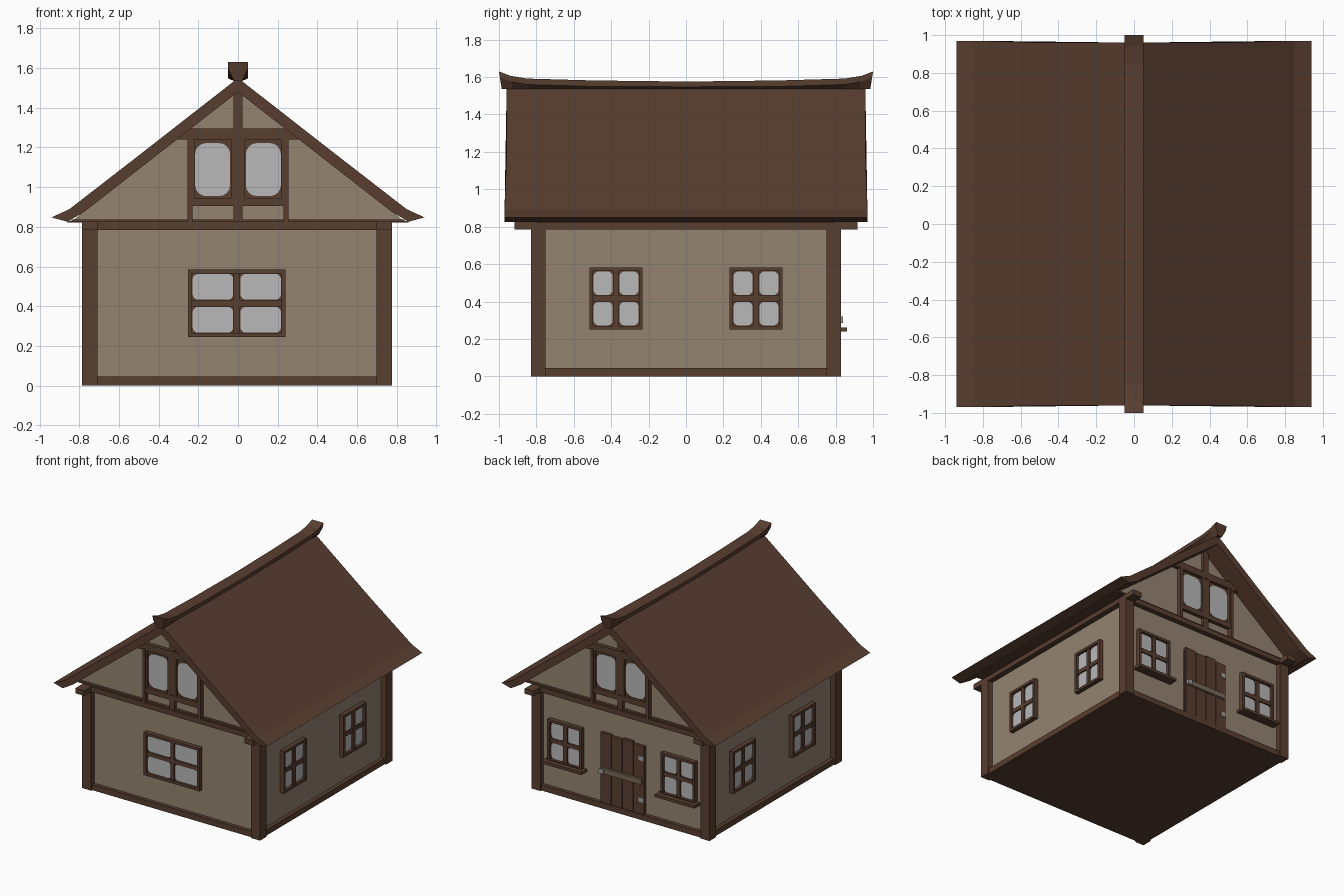
import bpy, bmesh, math
from mathutils import Vector

if "Cube" in bpy.data.objects:
    bpy.data.objects.remove(bpy.data.objects["Cube"])


def material(name, r, g, b):
    lin = lambda c: (c / 255 / 12.92) if c < 10 else ((c / 255 + 0.055) / 1.055) ** 2.4
    m = bpy.data.materials.new(name)
    m.diffuse_color = (lin(r), lin(g), lin(b), 1)
    m.use_nodes = True
    m.node_tree.nodes["Principled BSDF"].inputs["Base Color"].default_value = m.diffuse_color
    return m


MATS = [material("dark_wood", 89, 62, 48), material("plaster", 149, 132, 113),
        material("window_glass", 184, 184, 186), material("weathered_wood", 122, 106, 90),
        material("iron", 160, 160, 160)]
WOOD, PLASTER, GLASS, BAR, IRON = range(5)

# Local wall frames: u runs along the wall, d is distance outwards from the centre
CX = -0.006
FRONT = lambda u, d, z: Vector((u, -d, z))
BACK = lambda u, d, z: Vector((u, d, z))
RIGHT = lambda u, d, z: Vector((CX + d, u, z))
LEFT = lambda u, d, z: Vector((CX - d, u, z))


class Part:
    """Collects prisms into one mesh object."""

    def __init__(self, name, frame=lambda x, y, z: Vector((x, y, z))):
        self.name, self.f, self.bm = name, frame, bmesh.new()

    def loft(self, rings, mat):
        vs = [[self.bm.verts.new(self.f(*p)) for p in r] for r in rings]
        faces = [self.bm.faces.new(vs[0]), self.bm.faces.new(vs[-1])]
        n = len(vs[0])
        for a, b in zip(vs, vs[1:]):
            for i in range(n):
                j = (i + 1) % n
                faces.append(self.bm.faces.new((a[i], a[j], b[j], b[i])))
        for f in faces:
            f.material_index = mat
        return self

    def slab(self, outline, d0, d1, mat=WOOD):
        """Outline in (u, z), extruded along the depth."""
        return self.loft([[(u, d, z) for u, z in outline] for d in (d0, d1)], mat)

    def box(self, u0, u1, d0, d1, z0, z1, mat=WOOD):
        return self.slab([(u0, z0), (u1, z0), (u1, z1), (u0, z1)], d0, d1, mat)

    def pane(self, u0, u1, z0, z1, r, d0, d1):
        """Glass plate with rounded corners."""
        pts = []
        for k, (cu, cz) in enumerate([(u1 - r, z1 - r), (u0 + r, z1 - r),
                                      (u0 + r, z0 + r), (u1 - r, z0 + r)]):
            for s in range(5):
                a = math.pi / 2 * (k + s / 4)
                pts.append((cu + r * math.cos(a), cz + r * math.sin(a)))
        return self.slab(pts, d0, d1, GLASS)

    def done(self):
        bmesh.ops.recalc_face_normals(self.bm, faces=self.bm.faces[:])
        me = bpy.data.meshes.new(self.name)
        self.bm.to_mesh(me)
        self.bm.free()
        for m in MATS:
            me.materials.append(m)
        ob = bpy.data.objects.new(self.name, me)
        bpy.context.collection.objects.link(ob)
        return ob


HX, HY = 0.781, 0.83        # outer half sizes at the posts
WX, WY = 0.737, 0.79        # recessed plaster wall

# Walls, base, posts and beams
Part("walls").box(CX - WX, CX + WX, -WY, WY, 0.02, 0.83, PLASTER).done()
Part("base_sill").box(CX - HX + .012, CX + HX - .012, -HY + .012, HY - .012, 0, 0.045).done()
for sx in (-1, 1):
    xs = sorted((CX + sx * HX, CX + sx * (HX - 0.078)))
    for sy in (-1, 1):
        ys = sorted((sy * HY, sy * (HY - 0.08)))
        Part("corner_post").box(*xs, *ys, 0, 0.79).done()
    Part("wall_plate").box(*xs, -0.916, 0.916, 0.785, 0.826).done()
Part("tie_beams").box(CX - HX, CX + HX, -HY, -0.74, 0.785, 0.826) \
    .box(CX - HX, CX + HX, 0.74, HY, 0.785, 0.826).done()


# Four-pane windows
def window(frame, uc, w, z0, z1, d, sill=False):
    p = Part("window", frame)
    a, b, t, m = uc - w / 2, uc + w / 2, 0.02, 0.016
    zc = (z0 + z1) / 2
    out = d + 0.035
    p.box(a, b, d - 0.01, d + 0.012, z0, z1)
    p.box(a, a + t, d, out, z0, z1).box(b - t, b, d, out, z0, z1)
    p.box(a + t, b - t, d, out, z0, z0 + t).box(a + t, b - t, d, out, z1 - t, z1)
    p.box(uc - m, uc + m, d, out - 0.008, z0 + t, z1 - t)
    p.box(a + t, b - t, d, out - 0.01, zc - m, zc + m)
    for u0, u1 in ((a + t, uc - m), (uc + m, b - t)):
        for y0, y1 in ((z0 + t, zc - m), (zc + m, z1 - t)):
            p.pane(u0 + .002, u1 - .002, y0 + .002, y1 - .002, 0.028, d + 0.01, d + 0.017)
    if sill:
        p.box(a - 0.025, b + 0.025, d, 0.862, z0 - 0.01, z0 + 0.012)
    p.done()


window(FRONT, -0.006, 0.49, 0.245, 0.585, WY)
for s in (-1, 1):
    window(BACK, CX + s * 0.497, 0.3, 0.25, 0.585, WY, True)
    for side in (LEFT, RIGHT):
        window(side, s * 0.374, 0.285, 0.25, 0.583, WX)

# Plank door with cross bar, latch and hinges
door = Part("door", BACK)
for i, top in enumerate((0.585, 0.6, 0.59, 0.6)):
    u = -0.2 + i * 0.097
    door.box(u, u + 0.091, WY - 0.01, WY + 0.022, 0.04, top)
door.box(-0.2, 0.185, WY - 0.01, WY + 0.01, 0.045, 0.58)
door.box(-0.185, 0.175, WY + 0.02, WY + 0.04, 0.285, 0.325, BAR)
door.box(0.14, 0.18, WY + 0.03, WY + 0.05, 0.285, 0.32, IRON)
for z in (0.14, 0.47):
    door.box(-0.2, -0.155, WY + 0.02, WY + 0.028, z, z + 0.035, IRON)
door.done()

# Gable walls, timbers and tall windows
tri = [(-0.84, 0.825), (0.84, 0.825), (0, 1.5)]
GD = 0.8
for name, fr in (("front_gable", FRONT), ("back_gable", BACK)):
    g = Part(name, fr)
    g.slab(tri, 0.3, GD, PLASTER)
    g.box(-0.84, 0.84, 0.7, GD + 0.02, 0.824, 0.838)
    g.box(-0.235, 0.235, GD - 0.02, GD + 0.008, 0.905, 1.24)       # window backing
    g.slab([(-0.31, 1.24), (0.31, 1.24), (0.24, 1.295), (-0.24, 1.295)], GD - .02, GD + .03)
    g.box(-0.022, 0.022, GD - 0.02, GD + 0.025, 0.83, 1.49)        # king post
    g.box(-0.235, 0.235, GD - 0.02, GD + 0.03, 0.905, 0.945)       # window rail
    for s in (-1, 1):
        g.box(*sorted((s * 0.23, s * 0.255)), GD - 0.02, GD + 0.035, 0.826, 1.25)
        a, b = sorted((s * 0.04, s * 0.216))
        g.pane(a, b, 0.955, 1.222, 0.055, GD, GD + 0.014)
        for u0, u1 in ((a - 0.018, a - 0.004), (b + 0.004, b + 0.018)):
            g.box(u0, u1, GD, GD + 0.03, 0.945, 1.24)
    g.done()

# Roof slab with kicked eaves, and soffit below it
half = [(0.5, 1.16), (0.85, 0.889), (0.94, 0.848), (0.86, 0.826), (0.78, 0.872), (0.5, 1.09)]
roof = Part("roof")
for s in (-1, 1):
    prof = [(0, 1.55)] + half + [(0, 1.48)]
    roof.loft([[(s * x, k * (0.97 if x > 0.84 else 0.96), z) for x, z in prof]
               for k in (-1, 1)], WOOD)
roof.box(-0.86, 0.86, -0.8, 0.8, 0.822, 0.83)
roof.done()

# Sagging ridge beam with upswept ends
rings = []
for y, top in ((-1, 1.63), (-.94, 1.607), (-.85, 1.592), (-.5, 1.582), (0, 1.576),
               (.5, 1.582), (.85, 1.592), (.94, 1.607), (1, 1.63)):
    low = max(top - 0.032, 1.548)
    rings.append([(-.05, y, top), (.05, y, top), (.05, y * .995, low),
                  (.02, y * .985, 1.535), (-.02, y * .985, 1.535), (-.05, y * .995, low)])
Part("ridge_beam").loft(rings, WOOD).done()
